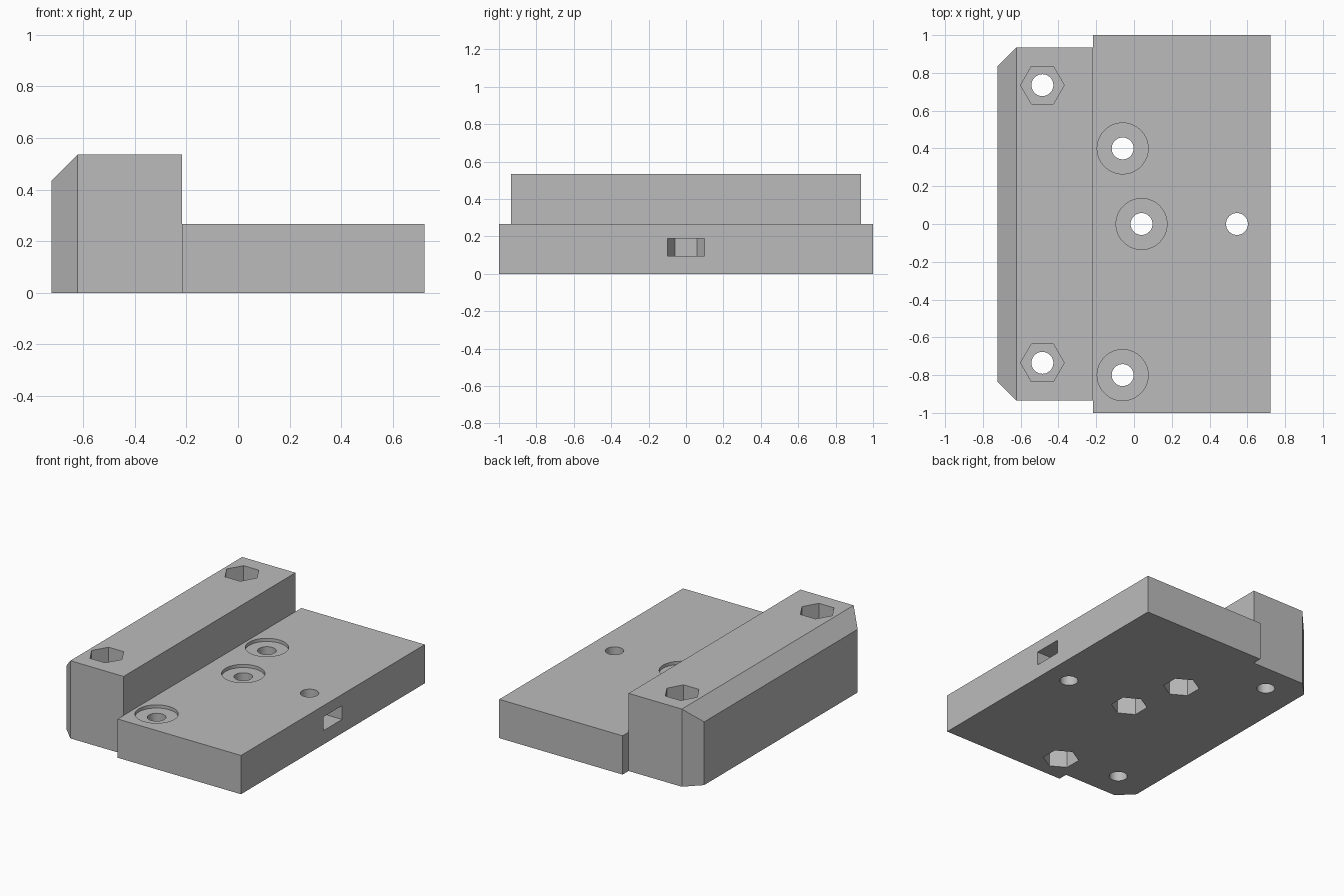
import bpy, bmesh, math
from mathutils import Vector

if "Cube" in bpy.data.objects:
    bpy.data.objects.remove(bpy.data.objects["Cube"])

X0, XS, X1 = -0.723, -0.217, 0.723   # outer edge, step, outer edge
PLATE_H, BLOCK_H = 0.267, 0.535
HOLE_R, NUT_R, HEAD_R = 0.058, 0.1155, 0.135
CH = 0.1                             # chamfer size

grey = bpy.data.materials.new("light_grey")
grey.diffuse_color = (0.5, 0.5, 0.5, 1)
grey.use_nodes = True
grey.node_tree.nodes["Principled BSDF"].inputs["Base Color"].default_value = grey.diffuse_color


def prism(name, outline, z0, z1, cut=None):
    """Extrude a plan outline from z0 to z1, optionally slicing off one side of a plane."""
    bm = bmesh.new()
    face = bm.faces.new([bm.verts.new((x, y, z0)) for x, y in outline])
    ext = bmesh.ops.extrude_face_region(bm, geom=[face])
    verts = [v for v in ext["geom"] if isinstance(v, bmesh.types.BMVert)]
    bmesh.ops.translate(bm, verts=verts, vec=(0, 0, z1 - z0))
    if cut:
        point, normal = cut
        geom = bm.verts[:] + bm.edges[:] + bm.faces[:]
        bmesh.ops.bisect_plane(bm, geom=geom, plane_co=point, plane_no=normal, clear_outer=True)
        bmesh.ops.holes_fill(bm, edges=[e for e in bm.edges if e.is_boundary])
    bmesh.ops.recalc_face_normals(bm, faces=bm.faces[:])
    mesh = bpy.data.meshes.new(name)
    bm.to_mesh(mesh)
    bm.free()
    mesh.materials.append(grey)
    obj = bpy.data.objects.new(name, mesh)
    bpy.context.collection.objects.link(obj)
    return obj


def ring(x, y, r, n, turn=0.0):
    return [(x + r * math.cos(turn + math.tau * i / n),
             y + r * math.sin(turn + math.tau * i / n)) for i in range(n)]


def rect(x0, x1, y):
    return [(x0, -y), (x1, -y), (x1, y), (x0, y)]


def combine(target, tool, operation):
    """Apply a boolean and discard the helper."""
    mod = target.modifiers.new("boolean", 'BOOLEAN')
    mod.operation, mod.solver, mod.object = operation, 'EXACT', tool
    bpy.context.view_layer.objects.active = target
    bpy.ops.object.modifier_apply(modifier=mod.name)
    bpy.data.objects.remove(tool)


def cut(outline, z0, z1):
    combine(body, prism("cutter", outline, z0, z1), 'DIFFERENCE')


# Low plate and the taller block with its outer edges chamfered
body = prism("mounting_plate", rect(XS, X1, 1.0), 0, PLATE_H)
w = 0.935
plan = [(XS, -w), (XS, w), (X0 + CH, w), (X0, w - CH), (X0, CH - w), (X0 + CH, -w)]
block = prism("raised_block", plan, 0, BLOCK_H,
              cut=(Vector((X0 + CH, 0, BLOCK_H)), Vector((-1, 0, 1)).normalized()))
combine(body, block, 'UNION')

# Block holes with hexagonal nut pockets in the top
for y in (-0.735, 0.735):
    cut(ring(-0.485, y, NUT_R, 6), 0.27, 0.7)
    cut(ring(-0.485, y, HOLE_R, 40), -0.1, 0.4)

# Plate holes: shallow round recess above, nut pocket below
for x, y in ((-0.06, 0.4), (0.04, 0.0), (-0.06, -0.8)):
    cut(ring(x, y, HEAD_R, 56), PLATE_H - 0.022, 0.4)
    cut(ring(x, y, NUT_R, 6, math.pi / 6), -0.1, 0.13)
    cut(ring(x, y, HOLE_R, 40), 0.05, 0.4)

# Plain hole crossed by a nut slot that opens at the side
cut(ring(0.545, 0, NUT_R, 6, math.pi / 6), 0.095, 0.19)
cut(rect(0.545, 0.9, 0.1), 0.095, 0.19)
cut(ring(0.545, 0, HOLE_R, 40), -0.1, 0.4)

# Round hole walls shade smoothly, all other edges stay sharp
bpy.ops.object.select_all(action='DESELECT')
body.select_set(True)
bpy.context.view_layer.objects.active = body
bpy.ops.object.shade_smooth_by_angle(angle=math.radians(20))
